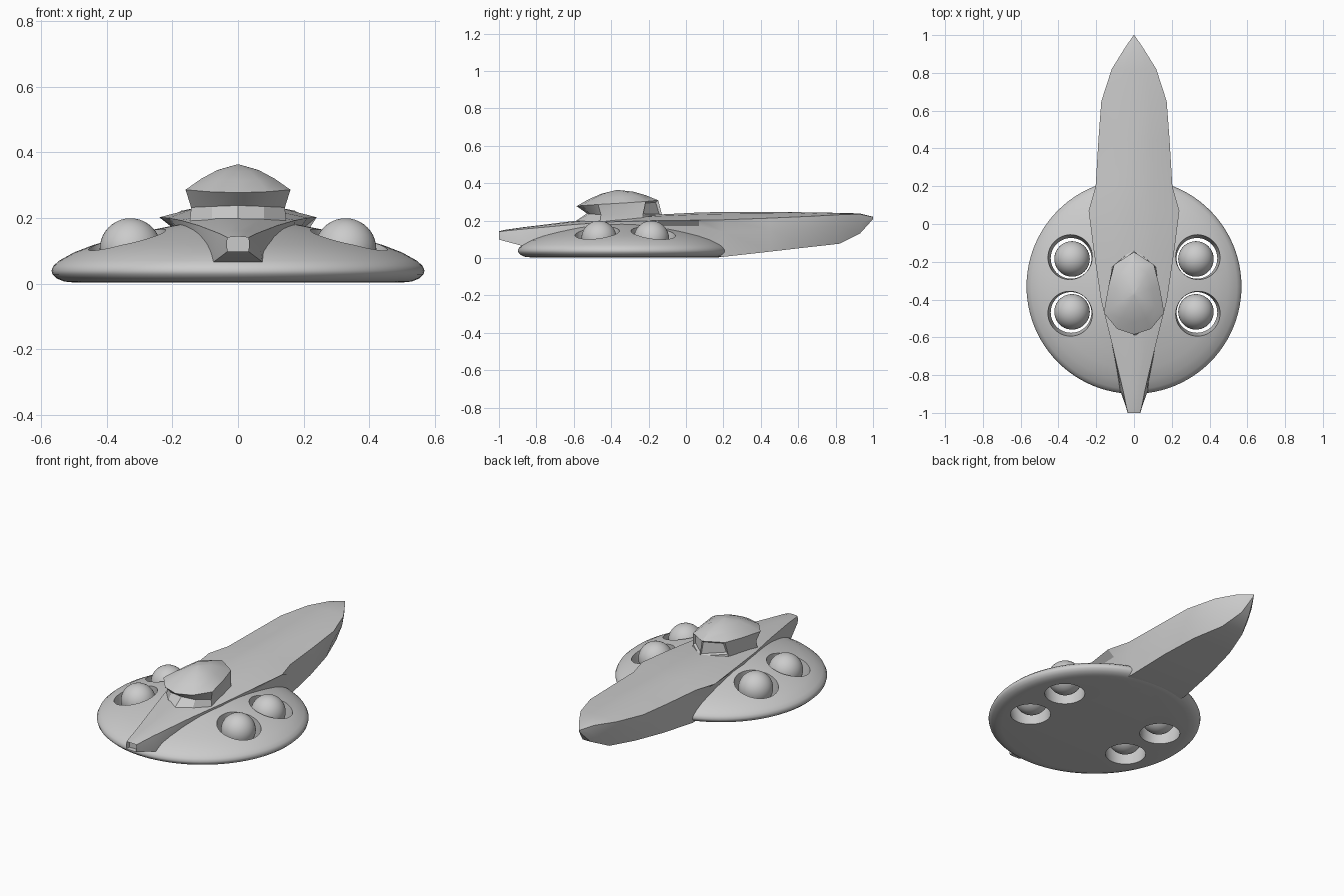
import bpy, bmesh
from math import sin, cos, pi, radians
from mathutils import Matrix, Vector

if "Cube" in bpy.data.objects:
    bpy.data.objects.remove(bpy.data.objects["Cube"])

CY = -0.33  # disc centre


def finish(name, bm, angle=30):
    bmesh.ops.remove_doubles(bm, verts=bm.verts, dist=1e-5)
    bmesh.ops.recalc_face_normals(bm, faces=bm.faces)
    me = bpy.data.meshes.new(name)
    bm.to_mesh(me)
    bm.free()
    ob = bpy.data.objects.new(name, me)
    bpy.context.collection.objects.link(ob)
    smooth(ob, angle)
    return ob


def smooth(ob, angle):
    bpy.ops.object.select_all(action='DESELECT')
    ob.select_set(True)
    bpy.context.view_layer.objects.active = ob
    bpy.ops.object.shade_smooth_by_angle(angle=radians(angle))


def loft(bm, rings):
    """Skin closed rings of equal length and cap both ends."""
    rows = [[bm.verts.new(p) for p in r] for r in rings]
    n = len(rows[0])
    for a, b in zip(rows, rows[1:]):
        for i in range(n):
            j = (i + 1) % n
            bm.faces.new((a[i], a[j], b[j], b[i]))
    return bm.faces.new(rows[0][::-1]), bm.faces.new(rows[-1])


# Saucer: revolved profile
profile = [(0.50, 0.003), (0.53, 0.006), (0.552, 0.015), (0.566, 0.028), (0.569, 0.04),
           (0.562, 0.055), (0.545, 0.07), (0.50, 0.095), (0.44, 0.118), (0.36, 0.14),
           (0.27, 0.162), (0.18, 0.18), (0.08, 0.188)]
bm = bmesh.new()
N = 96
loft(bm, [[(r * cos(2 * pi * i / N), CY + r * sin(2 * pi * i / N), z) for i in range(N)]
          for r, z in profile])
saucer = finish("saucer", bm, 40)

# Flared through-holes for the four globes
SPOTS = [(sx, sy) for sx in (-1, 1) for sy in (-1, 1)]
bm = bmesh.new()
for sx, sy in SPOTS:
    c = Vector((sx * 0.33, -0.325 + sy * 0.14, 0.1))
    res = bmesh.ops.create_cone(bm, cap_ends=True, segments=48, radius1=0.103, radius2=0.13,
                                depth=0.3, matrix=Matrix.Translation(c))
    for v in res["verts"]:
        if v.co.z > 0.1:
            v.co += Vector((sx * 0.018, sy * 0.018, 0))
cutter = finish("hole_cutter", bm)
cutter.hide_render = True
mod = saucer.modifiers.new("holes", 'BOOLEAN')
mod.object = cutter
mod.solver = 'EXACT'
bpy.context.view_layer.objects.active = saucer
bpy.ops.object.modifier_apply(modifier="holes")
bpy.data.objects.remove(cutter)
smooth(saucer, 40)

# Globes
for k, (sx, sy) in enumerate(SPOTS):
    bm = bmesh.new()
    bmesh.ops.create_uvsphere(bm, u_segments=40, v_segments=20, radius=0.094)
    ob = finish(f"globe_{k + 1}", bm, 60)
    ob.location = (sx * 0.328, -0.325 + sy * 0.14, 0.105)

# Hull: y, edge half-width, ridge z, edge z, chine half-width, chine z, base half-width, base z
stations = [
    (-1.00, 0.032, 0.143, 0.140, 0.034, 0.12, 0.032, 0.098),
    (-0.97, 0.040, 0.150, 0.144, 0.042, 0.12, 0.042, 0.090),
    (-0.88, 0.058, 0.163, 0.153, 0.068, 0.11, 0.074, 0.066),
    (-0.62, 0.120, 0.195, 0.177, 0.120, 0.14, 0.110, 0.050),
    (-0.40, 0.175, 0.215, 0.193, 0.168, 0.15, 0.150, 0.030),
    (-0.15, 0.212, 0.232, 0.200, 0.190, 0.17, 0.170, 0.015),
    (0.07, 0.240, 0.243, 0.202, 0.200, 0.17, 0.180, 0.010),
    (0.20, 0.203, 0.246, 0.204, 0.200, 0.14, 0.185, 0.006),
    (0.45, 0.188, 0.246, 0.213, 0.184, 0.15, 0.160, 0.034),
    (0.65, 0.173, 0.244, 0.222, 0.165, 0.16, 0.125, 0.057),
    (0.82, 0.118, 0.241, 0.231, 0.108, 0.17, 0.070, 0.076),
    (0.93, 0.050, 0.238, 0.234, 0.045, 0.18, 0.026, 0.130),
    (1.00, 0.002, 0.220, 0.219, 0.002, 0.215, 0.001, 0.208)]
bm = bmesh.new()
rings = []
for y, w, zt, ze, wm, zm, wb, zb in stations:
    half = [(w, ze), (wm, zm), (wb, zb)]
    flat = (w * 0.5, ze + (zt - ze) * 0.75)
    half = [flat] + half
    rings.append([(0, y, zt)] + [(x, y, z) for x, z in half]
                 + [(-x, y, z) for x, z in reversed(half)])
nose, _ = loft(bm, rings)
# recessed square port in the nose
bmesh.ops.inset_region(bm, faces=[nose], thickness=0.006)
bmesh.ops.translate(bm, verts=nose.verts, vec=(0, 0.03, 0))
finish("hull", bm, 22)

# Cabin: half outline at the brim, front to back
brim = [(0, -0.585, 0.277), (0.09, -0.555, 0.28), (0.16, -0.47, 0.286),
        (0.135, -0.33, 0.294), (0.105, -0.215, 0.302), (0, -0.148, 0.308)]
neck = [(0, -0.53, 0.238), (0.08, -0.515, 0.235), (0.143, -0.455, 0.232),
        (0.128, -0.33, 0.232), (0.115, -0.23, 0.23), (0, -0.128, 0.228)]
base = [(0, -0.60, 0.19), (0.08, -0.54, 0.19), (0.147, -0.46, 0.19),
        (0.13, -0.33, 0.19), (0.118, -0.225, 0.19), (0, -0.11, 0.19)]


def full(h):
    return h + [(-x, y, z) for x, y, z in reversed(h[1:-1])]


def roof(t, lift):
    apex = Vector((0, -0.37, 0.365))
    return [tuple(Vector(p).lerp(apex, t) + Vector((0, 0, lift))) for p in full(brim)]


bm = bmesh.new()
loft(bm, [full(base), full(neck), full(brim), roof(0.3, 0.010), roof(0.6, 0.012), roof(0.97, 0)])
# recessed rear windows
rear = [f for f in bm.faces if f.calc_center_median().y > -0.21
        and 0.24 < f.calc_center_median().z < 0.29]
bmesh.ops.recalc_face_normals(bm, faces=bm.faces)
bmesh.ops.inset_individual(bm, faces=rear, thickness=0.012, depth=-0.012)
finish("cabin", bm, 32)
